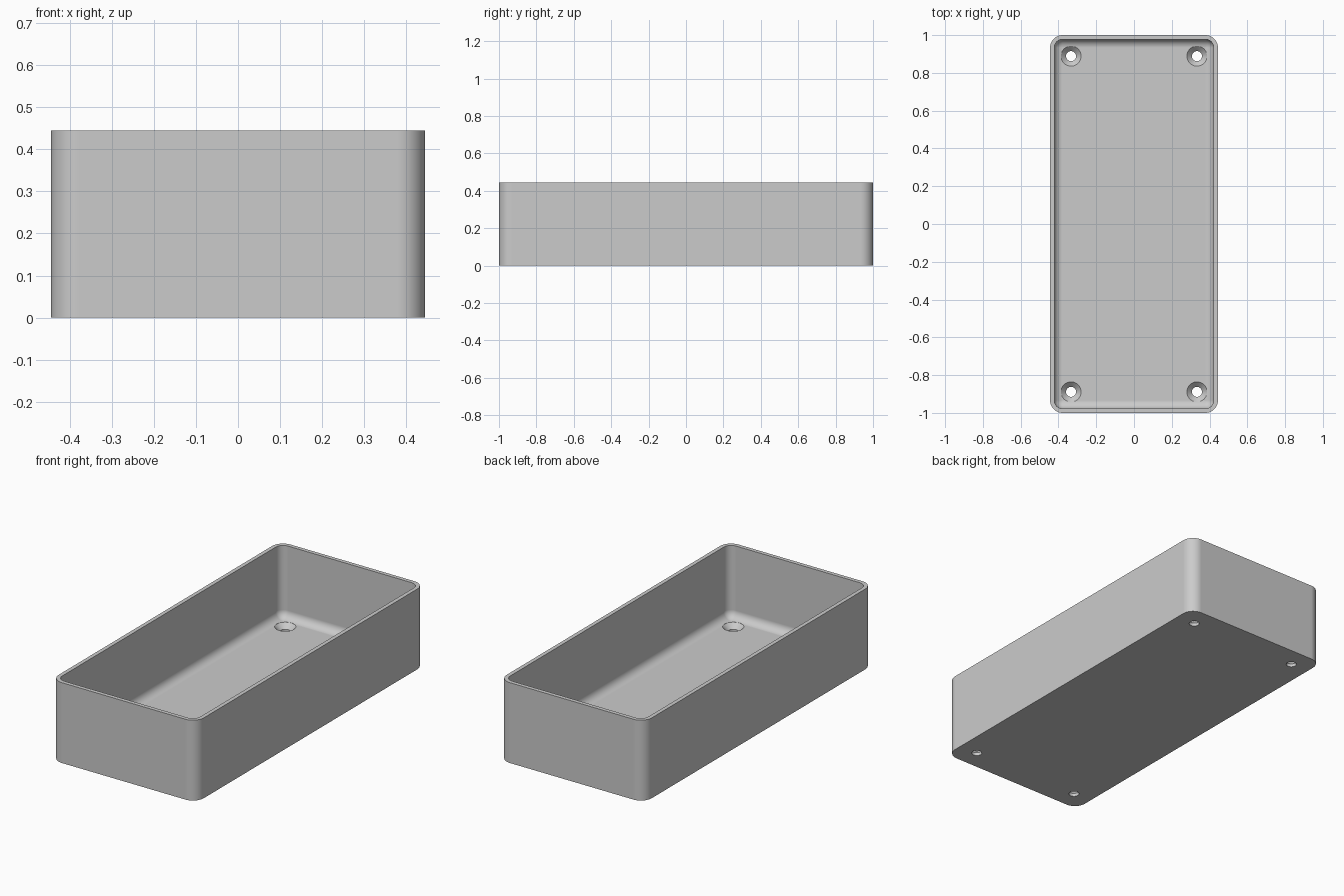
import bpy, bmesh, math

if "Cube" in bpy.data.objects:
    bpy.data.objects.remove(bpy.data.objects["Cube"], do_unlink=True)

HX, HY, H = 0.4444, 1.0, 0.4444   # half width, half depth, height
WALL, FLOOR = 0.0222, 0.0444
CORNER, FILLET = 0.0667, 0.044
HOLE_X, HOLE_Y = 0.3333, 0.8889
HEAD_R, HOLE_R = 0.0533, 0.0265

grey = bpy.data.materials.new("plain grey")
grey.use_nodes = True
colour = (0.6, 0.6, 0.6, 1)
grey.diffuse_color = colour
grey.node_tree.nodes["Principled BSDF"].inputs["Base Color"].default_value = colour


def make_object(name, bm):
    bmesh.ops.recalc_face_normals(bm, faces=bm.faces)
    mesh = bpy.data.meshes.new(name)
    bm.to_mesh(mesh)
    bm.free()
    mesh.materials.append(grey)
    obj = bpy.data.objects.new(name, mesh)
    bpy.context.collection.objects.link(obj)
    return obj


def rounded_ring(bm, inset, z, steps=10):
    """Loop of vertices around a rounded rectangle, inset from the outside."""
    r = CORNER - inset
    verts = []
    for quarter, (sx, sy) in enumerate([(1, 1), (-1, 1), (-1, -1), (1, -1)]):
        for i in range(steps + 1):
            a = math.pi / 2 * (quarter + i / steps)
            verts.append(bm.verts.new((sx * (HX - CORNER) + r * math.cos(a),
                                       sy * (HY - CORNER) + r * math.sin(a), z)))
    return verts


def circle_ring(bm, x, y, r, z, n=40):
    return [bm.verts.new((x + r * math.cos(2 * math.pi * i / n),
                          y + r * math.sin(2 * math.pi * i / n), z)) for i in range(n)]


def loft(bm, rings):
    """Skin consecutive loops and cap both ends."""
    for a, b in zip(rings, rings[1:]):
        for i in range(len(a)):
            j = (i + 1) % len(a)
            bm.faces.new((a[i], a[j], b[j], b[i]))
    bm.faces.new(rings[0])
    bm.faces.new(rings[-1])


# Open tray: outside wall, rim, inside wall, rounded floor edge, floor
bm = bmesh.new()
rings = [rounded_ring(bm, 0, 0), rounded_ring(bm, 0, H), rounded_ring(bm, WALL, H)]
for i in range(11):
    a = math.pi / 2 * i / 10
    rings.append(rounded_ring(bm, WALL + FILLET * (1 - math.cos(a)),
                              FLOOR + FILLET * (1 - math.sin(a))))
loft(bm, rings)
tray = make_object("open_tray", bm)

# Countersunk screw holes in the four corners
bm = bmesh.new()
for sx in (-1, 1):
    for sy in (-1, 1):
        profile = [(HOLE_R, -0.05), (HOLE_R, FLOOR - (HEAD_R - HOLE_R)),
                   (HEAD_R, FLOOR), (HEAD_R, H / 2)]
        loft(bm, [circle_ring(bm, sx * HOLE_X, sy * HOLE_Y, r, z) for r, z in profile])
cutter = make_object("screw_hole_cutter", bm)
cutter.hide_render = True

bpy.ops.object.select_all(action="DESELECT")
tray.select_set(True)
bpy.context.view_layer.objects.active = tray
cut = tray.modifiers.new("screw_holes", "BOOLEAN")
cut.operation = "DIFFERENCE"
cut.solver = "EXACT"
cut.object = cutter
bpy.ops.object.modifier_apply(modifier=cut.name)
bpy.data.objects.remove(cutter, do_unlink=True)

# Smooth rounded corners, crisp rim and hole edges
bpy.ops.object.shade_smooth_by_angle(angle=math.radians(30))
weighted = tray.modifiers.new("flat_face_normals", "WEIGHTED_NORMAL")
weighted.keep_sharp = True
